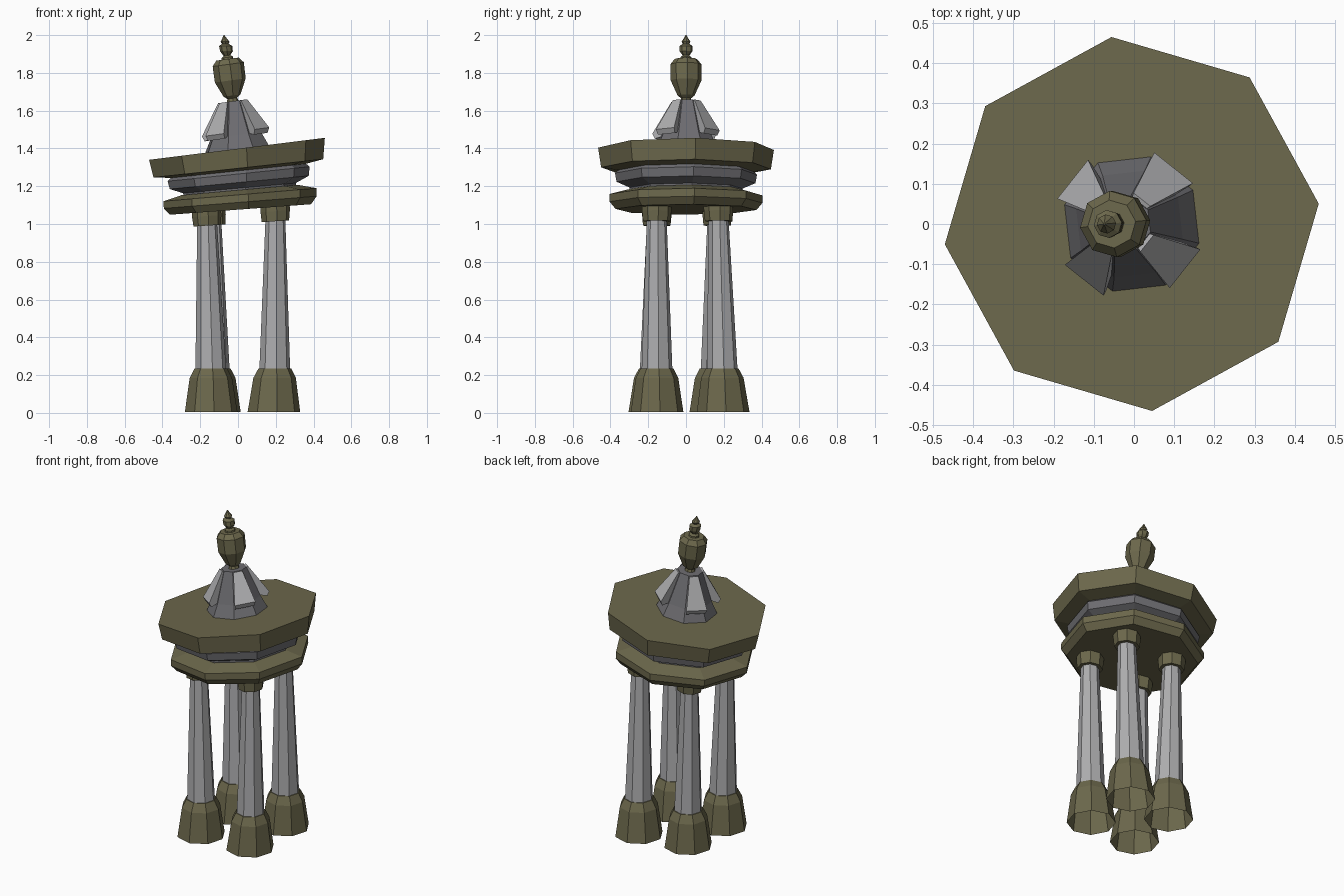
import bpy, bmesh, math

if "Cube" in bpy.data.objects:
    bpy.data.objects.remove(bpy.data.objects["Cube"])

def material(name, rgb):
    m = bpy.data.materials.new(name)
    m.diffuse_color = (*rgb, 1)
    m.use_nodes = True
    m.node_tree.nodes["Principled BSDF"].inputs["Base Color"].default_value = m.diffuse_color
    return m

OLIVE = material("olive bronze", (0.150, 0.138, 0.072))
STONE = material("light grey stone", (0.42, 0.42, 0.43))
SHADE = material("dark grey stone", (0.155, 0.153, 0.165))
SIDES = 8
PHASE = math.radians(6.2)


def lean(x, y, z):
    """Whole building leans to -x, more so with height."""
    tilt = min(0.064 * z * z, 0.135)
    return (x + 0.03 - 0.013 * z ** 3, y, z + x * tilt if z < 1.9 else z)


def finish(name, bm, mat):
    for v in bm.verts:
        v.co = lean(*v.co)
    bmesh.ops.recalc_face_normals(bm, faces=bm.faces)
    mesh = bpy.data.meshes.new(name)
    bm.to_mesh(mesh)
    bm.free()
    mesh.materials.append(mat)
    obj = bpy.data.objects.new(name, mesh)
    bpy.context.collection.objects.link(obj)
    return obj


def turned(name, profile, mat, phase=PHASE, centre=lambda z: (0, 0),
           cap_bottom=True, cap_top=True):
    """Eight-sided turned part from (radius, height) pairs."""
    bm = bmesh.new()
    rings = []
    for r, z in profile:
        cx, cy = centre(z)
        rings.append([bm.verts.new((cx + r * math.cos(phase + i * math.tau / SIDES),
                                    cy + r * math.sin(phase + i * math.tau / SIDES), z))
                      for i in range(SIDES)])
    for a, b in zip(rings, rings[1:]):
        for i in range(SIDES):
            j = (i + 1) % SIDES
            bm.faces.new((a[i], a[j], b[j], b[i]))
    if cap_bottom:
        bm.faces.new(rings[0][::-1])
    if cap_top:
        bm.faces.new(rings[-1])
    return finish(name, bm, mat)


# Four legs: foot, column and capital, each leg slightly splayed
legs = {
    "front_left": ((-0.172, -0.165), (-0.180, -0.155)),
    "front_right": ((0.160, -0.153), (0.181, -0.155)),
    "back_right": ((0.160, 0.197), (0.181, 0.173)),
    "back_left": ((-0.155, 0.158), (-0.157, 0.165)),
}
for place, (low, high) in legs.items():
    def axis(z, low=low, high=high):
        return tuple(a + (b - a) * z for a, b in zip(low, high))
    turned(place + "_foot", [(0.14, 0.005), (0.113, 0.185), (0.087, 0.235)],
           OLIVE, centre=axis, cap_bottom=False)
    turned(place + "_column", [(0.082, 0.225), (0.053, 1.01)], STONE, centre=axis)
    turned(place + "_capital", [(0.073, 1.003), (0.078, 1.055), (0.078, 1.09)],
           OLIVE, centre=axis)

# Entablature: lower ring, grey frieze, roof slab
turned("lower_ring", [(0.375, 1.077), (0.407, 1.115), (0.407, 1.155), (0.31, 1.18)], OLIVE)
turned("frieze", [(0.30, 1.165), (0.30, 1.19), (0.37, 1.22), (0.378, 1.265), (0.35, 1.29)], SHADE)
turned("roof_slab", [(0.35, 1.28), (0.452, 1.295), (0.468, 1.398)], OLIVE)

# Spire core
FLAP = math.radians(51.5)
turned("spire_core", [(0.178, 1.39), (0.138, 1.47), (0.072, 1.65)], SHADE,
       phase=FLAP - math.pi / 8)

# Four flared panels around the spire
bm = bmesh.new()
half = math.radians(19)
section = [(0.082, 1.65), (0.189, 1.487), (0.176, 1.46), (0.11, 1.475), (0.05, 1.64)]
for k in range(4):
    mid = FLAP + k * math.pi / 2
    sides = []
    for a in (mid - half, mid + half):
        sides.append([bm.verts.new((r * math.cos(a), r * math.sin(a), z)) for r, z in section])
    n = len(section)
    for i in range(n):
        j = (i + 1) % n
        bm.faces.new((sides[0][i], sides[0][j], sides[1][j], sides[1][i]))
    bm.faces.new(sides[0])
    bm.faces.new(sides[1][::-1])
finish("spire_panels", bm, STONE)

# Finial: vase, small bulb and tip
turned("finial_vase", [(0.035, 1.64), (0.026, 1.665), (0.045, 1.68), (0.082, 1.76),
                       (0.083, 1.845), (0.06, 1.873)], OLIVE)
turned("finial_bulb", [(0.032, 1.865), (0.03, 1.882), (0.018, 1.892), (0.034, 1.915),
                       (0.035, 1.942), (0.018, 1.954), (0.024, 1.965), (0.015, 1.978),
                       (0.002, 2.0)], OLIVE)
